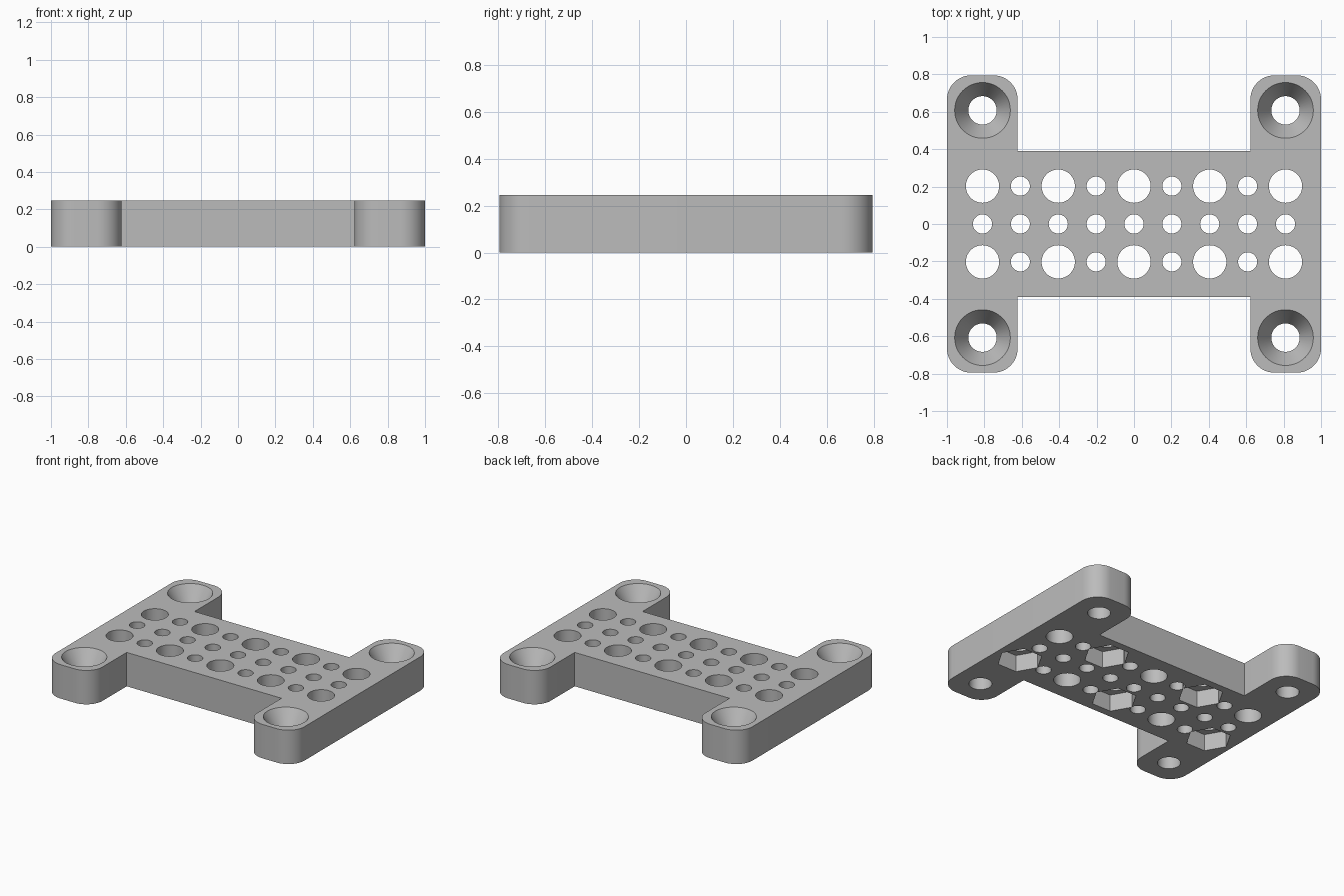
import bpy, bmesh, math

if "Cube" in bpy.data.objects:
    bpy.data.objects.remove(bpy.data.objects["Cube"], do_unlink=True)

T = 0.246          # plate thickness
PITCH = 0.2025     # hole grid spacing
ARM_IN, ARM_Y, WEB_Y, FILLET = 0.622, 0.795, 0.389, 0.13

grey = bpy.data.materials.new("plain grey")
grey.use_nodes = True
colour = (0.5, 0.5, 0.5, 1)
grey.diffuse_color = colour
grey.node_tree.nodes["Principled BSDF"].inputs["Base Color"].default_value = colour


def finish(name, bm):
    bmesh.ops.recalc_face_normals(bm, faces=bm.faces)
    mesh = bpy.data.meshes.new(name)
    bm.to_mesh(mesh)
    bm.free()
    mesh.materials.append(grey)
    obj = bpy.data.objects.new(name, mesh)
    bpy.context.collection.objects.link(obj)
    return obj


def arc(cx, cy, start, steps=12):
    angles = [math.radians(start + 90 * i / steps) for i in range(steps + 1)]
    return [(cx + FILLET * math.cos(a), cy + FILLET * math.sin(a)) for a in angles]


def turned(bm, x, y, profile, sides=48):
    """Closed solid of stacked rings, from (radius, height) pairs."""
    rings = []
    for r, z in profile:
        angles = [math.tau * i / sides for i in range(sides)]
        rings.append([bm.verts.new((x + r * math.cos(a), y + r * math.sin(a), z))
                      for a in angles])
    for low, high in zip(rings, rings[1:]):
        for i in range(sides):
            j = (i + 1) % sides
            bm.faces.new((low[i], low[j], high[j], high[i]))
    bm.faces.new(rings[0][::-1])
    bm.faces.new(rings[-1])


# H-shaped plate: one quadrant of the outline, mirrored around
quadrant = ([(1, 0)] + arc(1 - FILLET, ARM_Y - FILLET, 0)
            + arc(ARM_IN + FILLET, ARM_Y - FILLET, 90) + [(ARM_IN, WEB_Y)])
right_half = [(x, -y) for x, y in quadrant[:0:-1]] + quadrant[1:]
outline = right_half + [(-x, y) for x, y in right_half[::-1]]
bm = bmesh.new()
base = bm.faces.new([bm.verts.new((x, y, 0)) for x, y in outline])
top = bmesh.ops.extrude_face_region(bm, geom=[base])["geom"]
bmesh.ops.translate(bm, vec=(0, 0, T),
                    verts=[v for v in top if isinstance(v, bmesh.types.BMVert)])
plate = finish("mounting_plate", bm)

# Through holes: alternating large and small outer rows, small middle row
holes, pockets = bmesh.new(), bmesh.new()
for col in range(-4, 5):
    for row in (-1, 0, 1):
        x, y = col * PITCH, row * PITCH
        large = row != 0 and col % 2 == 0
        turned(holes, x, y, [(0.089 if large else 0.051, -0.05), (0.089 if large else 0.051, T + 0.05)])
        # Hexagonal nut pockets underneath every other large hole
        if large and (col % 4 == 0) == (row < 0):
            turned(pockets, x, y, [(0.152, -0.05), (0.152, 0.122)], 6)

# Countersunk screw holes at the arm ends
for sx in (-1, 1):
    for sy in (-1, 1):
        turned(holes, sx * 4 * PITCH, sy * 3 * PITCH,
               [(0.076, -0.05), (0.076, T - 0.12), (0.149, T), (0.149, T + 0.05)])

for name, cutter_bm in (("hole_cutter", holes), ("nut_pocket_cutter", pockets)):
    cutter = finish(name, cutter_bm)
    cutter.hide_render = True
    mod = plate.modifiers.new(name, "BOOLEAN")
    mod.operation, mod.solver, mod.object = "DIFFERENCE", "EXACT", cutter
    bpy.context.view_layer.objects.active = plate
    bpy.ops.object.modifier_apply(modifier=mod.name)
    bpy.data.objects.remove(cutter, do_unlink=True)

bpy.ops.object.select_all(action="DESELECT")
plate.select_set(True)
bpy.context.view_layer.objects.active = plate
bpy.ops.object.shade_smooth_by_angle(angle=math.radians(25))
